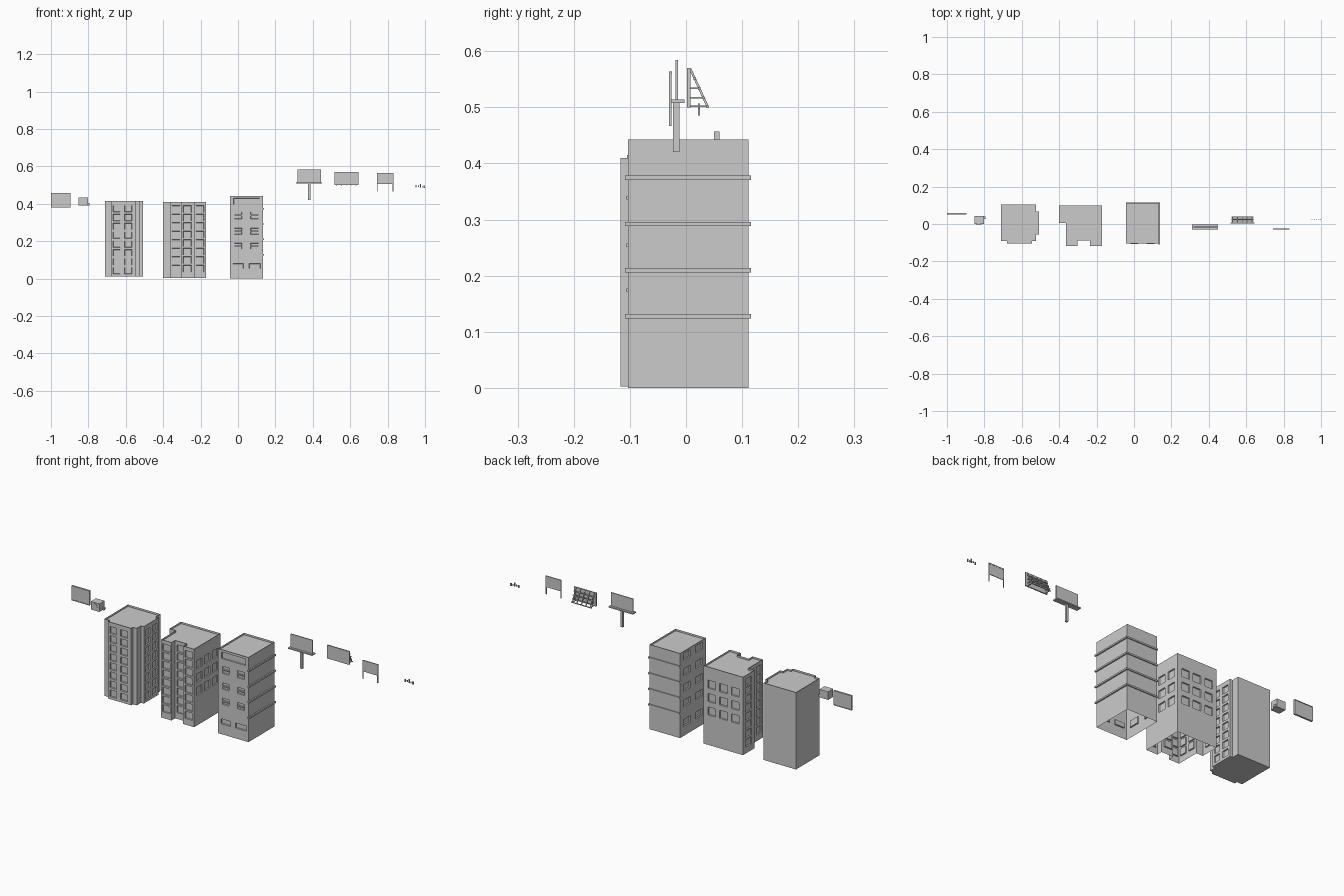
import bpy, bmesh
from mathutils import Vector
from math import pi

if "Cube" in bpy.data.objects:
    bpy.data.objects.remove(bpy.data.objects["Cube"])


def finish(bm, name):
    me = bpy.data.meshes.new(name)
    bm.to_mesh(me)
    bm.free()
    ob = bpy.data.objects.new(name, me)
    bpy.context.collection.objects.link(ob)
    return ob


def box(name, x0, x1, y0, y1, z0, z1):
    bm = bmesh.new()
    bmesh.ops.create_cube(bm, size=1)
    for v in bm.verts:
        v.co = ((x0 + x1) / 2 + v.co.x * (x1 - x0),
                (y0 + y1) / 2 + v.co.y * (y1 - y0),
                (z0 + z1) / 2 + v.co.z * (z1 - z0))
    return finish(bm, name)


def grid(cols, rows):
    """Window rectangles from column spans and row spans."""
    return [(a, b, c, d) for a, b in cols for c, d in rows]


def rows(first, pitch, count, h):
    return [(first + i * pitch - h / 2, first + i * pitch + h / 2) for i in range(count)]


def building(name, pts, z0, z1, windows, closed=False, rim=0.008, drop=0.01):
    """Extruded footprint with sunk windows per edge and a parapet roof."""
    bm = bmesh.new()
    sunk = []
    for i, p in enumerate(pts):
        p, q = Vector(p), Vector(pts[(i + 1) % len(pts)])
        length = (q - p).length
        d = (q - p) / length
        rects = windows.get(i, [])
        us = sorted({0, length, *[u for r in rects for u in r[:2]]})
        zs = sorted({z0, z1, *[z for r in rects for z in r[2:]]})
        vs = [[bm.verts.new((*(p + d * u), z)) for u in us] for z in zs]
        for b in range(len(zs) - 1):
            for a in range(len(us) - 1):
                f = bm.faces.new((vs[b][a], vs[b][a + 1], vs[b + 1][a + 1], vs[b + 1][a]))
                u, z = (us[a] + us[a + 1]) / 2, (zs[b] + zs[b + 1]) / 2
                if any(r[0] < u < r[1] and r[2] < z < r[3] for r in rects):
                    sunk.append(f)
    top = bm.faces.new([bm.verts.new((*p, z1)) for p in pts])
    if closed:
        bm.faces.new([bm.verts.new((*p, z0)) for p in reversed(pts)])
    bm.normal_update()
    bmesh.ops.inset_region(bm, faces=sunk, thickness=0.0012, depth=-0.006, use_even_offset=True)
    bmesh.ops.inset_region(bm, faces=[top], thickness=rim, use_even_offset=True)
    bm.normal_update()
    bmesh.ops.inset_region(bm, faces=[top], thickness=0.0003, depth=-drop, use_even_offset=True)
    return finish(bm, name)


# Tower with front and right bays
r1 = rows(0.043, 0.0473, 8, 0.035)
building("bay_tower",
         [(-.71, -.09), (-.68, -.09), (-.68, -.105), (-.545, -.105), (-.545, -.09), (-.523, -.09),
          (-.523, -.055), (-.507, -.055), (-.507, .067), (-.523, .067), (-.523, .105), (-.71, .105)],
         0.012, 0.415,
         {2: grid([(.012, .05), (.074, .113)], r1),
          7: grid([(.014, .051), (.071, .108)], r1)}, closed=True)

# Notched apartment block
r2 = rows(0.053, 0.0455, 8, 0.037)
high = rows(0.18, 0.07, 3, 0.042)
building("notched_block",
         [(-.363, -.117), (-.303, -.117), (-.303, -.087), (-.235, -.087), (-.235, -.117),
          (-.172, -.117), (-.172, .1), (-.40, .1), (-.40, .005), (-.363, .005)],
         0.002, 0.41,
         {0: grid([(.009, .054)], r2), 2: grid([(.010, .054)], r2), 4: grid([(.010, .053)], r2),
          5: grid([(.02, .065), (.085, .13), (.15, .195)], high),
          6: grid([(.025, .07), (.092, .137), (.16, .205)], high),
          7: grid([(.022, .072)], r2), 9: grid([(.012, .05), (.07, .108)], r2)})

# Office block with ledges
front = grid([(.024, .064), (.111, .153)], [(.158, .190), (.237, .270), (.320, .357)])
front += grid([(.016, .072), (.102, .163)], [(.054, .080)])
front += grid([(.02, .158)], [(.396, .430)])
building("ledge_block", [(-.043, -.103), (.133, -.103), (.133, .111), (-.043, .111)], 0, 0.443,
         {0: front, 3: grid([(.03, .085), (.13, .185)], [(.05, .085)] + rows(.168, .082, 4, .035))})
for z in (.128, .21, .292, .374):
    box("right_ledge", .132, .14, -.109, .116, z - .004, z + .004)
    box("back_ledge", -.043, .132, .11, .116, z - .004, z + .004)
for z in (.174, .254, .339):
    for x in (-.019, .068):
        box("window_bar", x, x + .041, -.106, -.098, z - .003, z + .003)

# Flat wall sign with raised border
box("wall_sign", -1, -.895, .052, .058, .381, .457)
for z in (.381, .454):
    box("sign_border", -1, -.895, .05, .06, z, z + .003)
for x in (-1, -.898):
    box("sign_border", x, x + .003, .05, .06, .381, .457)

# Air conditioner with fan and pipe box
box("cooler_box", -.853, -.803, .001, .044, .391, .433)
box("cooler_valve", -.805, -.795, .026, .04, .391, .404)
bm = bmesh.new()
bmesh.ops.create_cone(bm, cap_ends=True, segments=12, radius1=.015, radius2=.015, depth=.003)
fan = finish(bm, "cooler_fan")
fan.location = (-.83, 0, .413)
fan.rotation_euler.x = pi / 2

# Pole billboard
box("pole_board", .318, .445, -.019, -.014, .513, .584)
box("pole_walkway", .31, .45, -.03, -.003, .508, .514)
box("board_pole", .375, .387, -.023, -.012, .42, .51)

# Rooftop billboard with raking braces
box("braced_board", .515, .643, .002, .008, .50, .57)
for i in range(5):
    x = .527 + i * .026
    ob = box("brace_strut", -.002, .002, -.002, .002, -.038, .038)
    ob.location = (x, .0235, .534)
    ob.rotation_euler.x = .43
for t in (.25, .5, .75, .97):
    y, z = .008 + .031 * t, .568 - .068 * t
    box("brace_rail", .52, .638, y - .002, y + .002, z - .002, z + .002)
    if t > .3:
        for x in (.527, .631):
            box("brace_tie", x - .0015, x + .0015, .006, y, z - .0015, z + .0015)

# Two-legged billboard
box("leg_board", .745, .829, -.029, -.026, .505, .561)
box("leg_board_cap", .742, .831, -.030, -.025, .559, .564)
for x in (.742, .827):
    box("board_leg", x, x + .004, -.03, -.026, .467, .562)

# Small roof vents
for x, w, z0, z1 in ((.949, .006, .486, .500), (.962, .005, .491, .499),
                     (.973, .006, .488, .507), (.983, .004, .488, .496), (.993, .007, .485, .499)):
    box("roof_vent", x, x + w, .021, .025, z0, z1)
